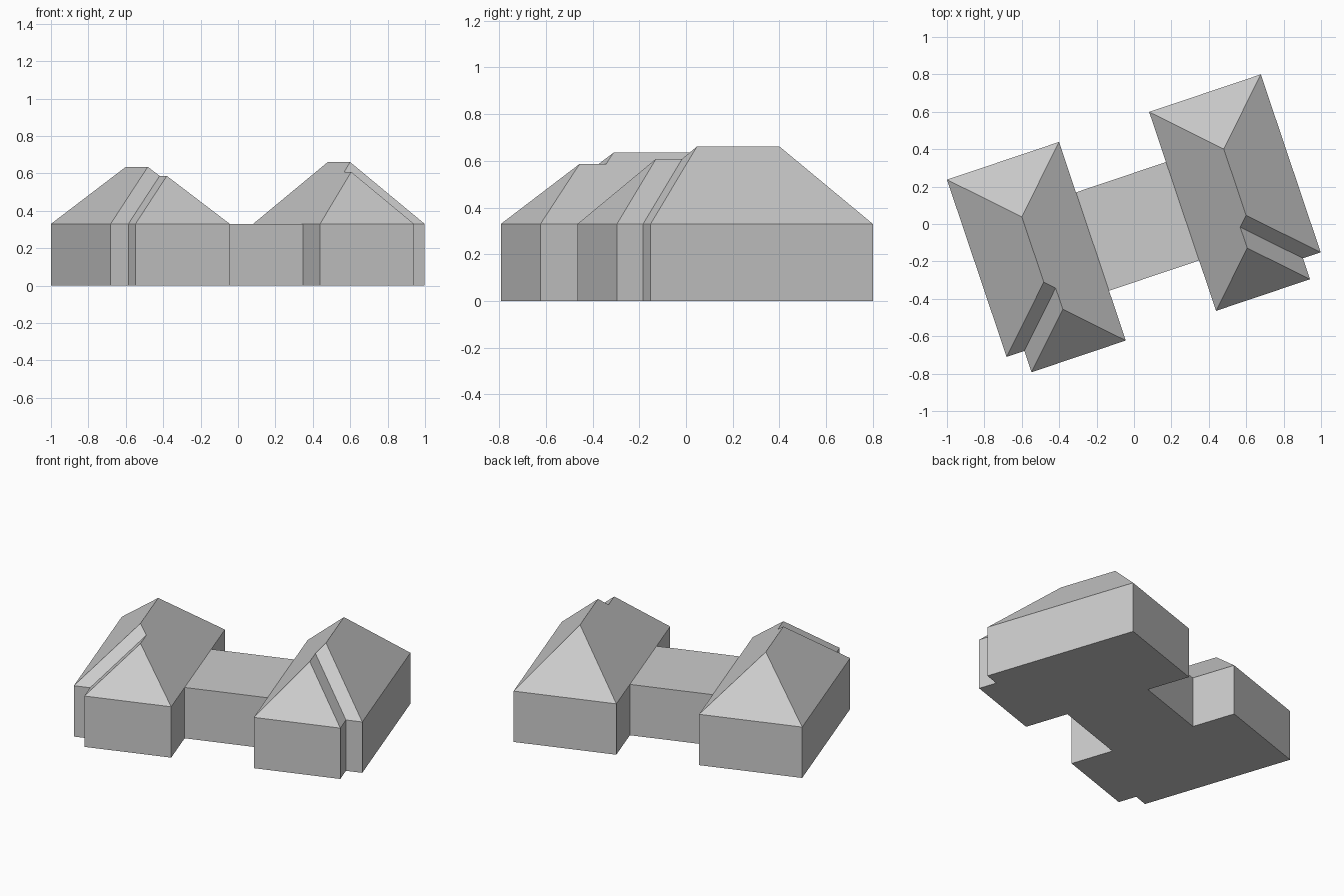
import bpy, bmesh
from math import radians
from mathutils import Matrix, Vector

cube = bpy.data.objects.get("Cube")
if cube:
    bpy.data.objects.remove(cube, do_unlink=True)

EAVES = 0.33
TURN = radians(18.6)

stone = bpy.data.materials.new("plain_grey")
stone.diffuse_color = (0.6, 0.6, 0.6, 1)
stone.use_nodes = True
stone.node_tree.nodes["Principled BSDF"].inputs["Base Color"].default_value = (0.6, 0.6, 0.6, 1)


def finish(name, bm, origin, side=1):
    """Place a part in the turned plan; side=-1 mirrors it."""
    bm.transform(Matrix.Translation(Vector((*origin, 0)))
                 @ Matrix.Rotation(TURN, 4, "Z") @ Matrix.Diagonal((side, 1, 1, 1)))
    bmesh.ops.recalc_face_normals(bm, faces=bm.faces)
    mesh = bpy.data.meshes.new(name)
    bm.to_mesh(mesh)
    bm.free()
    mesh.materials.append(stone)
    obj = bpy.data.objects.new(name, mesh)
    bpy.context.collection.objects.link(obj)


def hipped_wing(name, origin, side, width, short, long, notch, pitch):
    """Walls and hipped roof over a rectangle with one stepped front corner."""
    half, low = width / 2, (width - notch) / 2
    mid = notch + low
    plan = [(0, 0), (width, 0), (width, -long), (notch, -long), (notch, -short), (0, -short)]
    ridge = [(half, -half, half), (half, half - short, half),
             (mid, low - short, low), (mid, low - long, low)]
    bm = bmesh.new()
    base = [bm.verts.new((x, y, 0)) for x, y in plan]
    a, b, c, d, e, f = top = [bm.verts.new((x, y, EAVES)) for x, y in plan]
    r1, r2, r3, r4 = [bm.verts.new((x, y, EAVES + h * pitch)) for x, y, h in ridge]
    bm.faces.new(base)
    for i in range(len(plan)):
        j = (i + 1) % len(plan)
        bm.faces.new((base[i], base[j], top[j], top[i]))
    # back hip, two long slopes, stepped hip, lower slope, front hip
    for loop in ((a, b, r1), (b, c, r4, r3, r2, r1), (f, a, r1, r2),
                 (e, f, r2, r3), (d, e, r3, r4), (c, d, r4)):
        bm.faces.new(loop)
    finish(name, bm, origin, side)


hipped_wing("right_wing", (-1.0, 0.237), 1, 0.632, 1.0, 1.12, 0.1, 0.965)
hipped_wing("left_wing", (0.678, 0.80), -1, 0.63, 1.004, 1.122, 0.1, 1.05)

# Flat-roofed link, its ends tucked just inside the wings
link = bmesh.new()
bmesh.ops.create_cube(link, size=1)
bmesh.ops.transform(link, verts=link.verts, matrix=Matrix.Translation((0, 0, EAVES / 2))
                    @ Matrix.Diagonal((0.53, 0.555, EAVES, 1)))
finish("connecting_link", link, (0.02, -0.0125))
